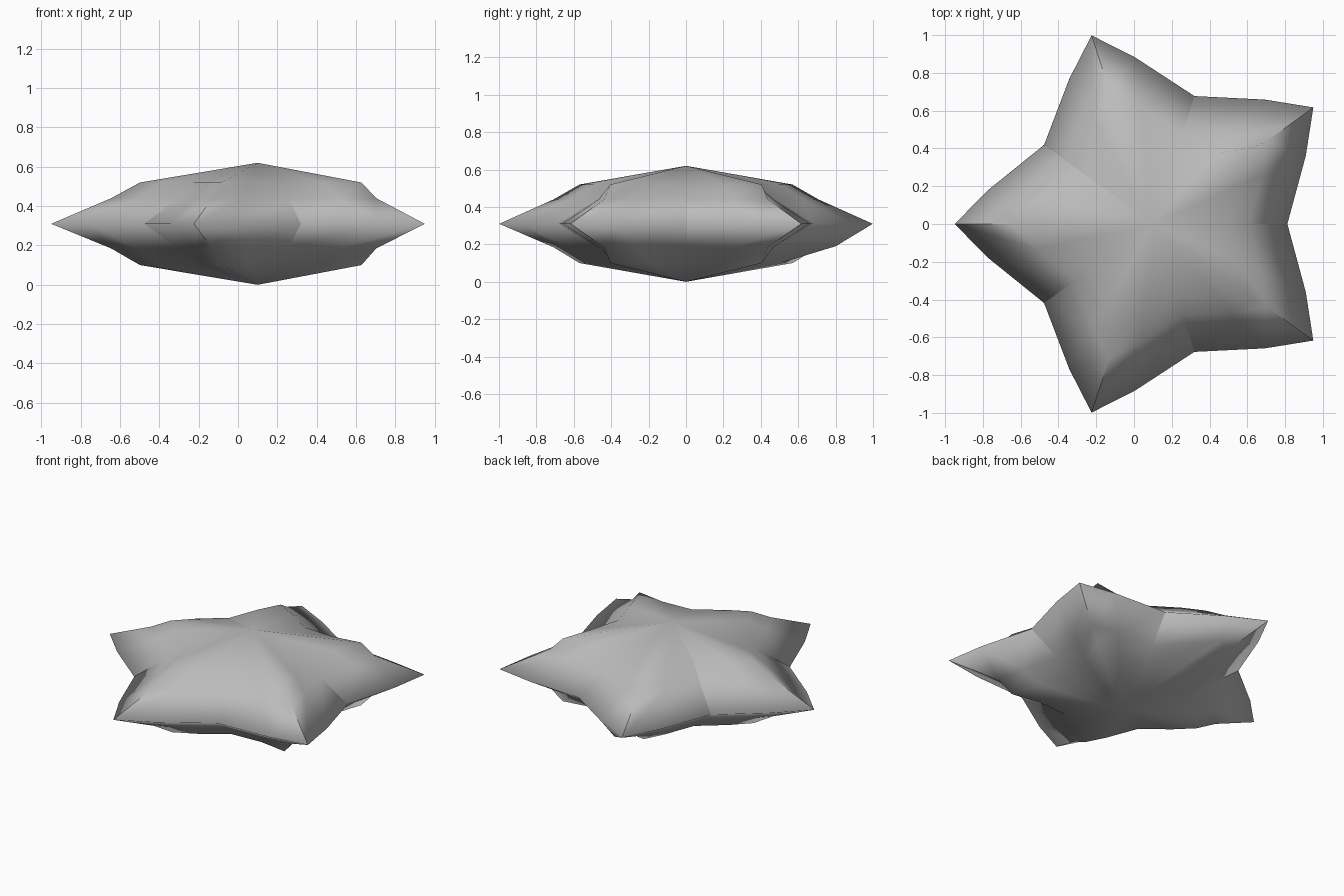
import bpy, bmesh, math

if "Cube" in bpy.data.objects:
    bpy.data.objects.remove(bpy.data.objects["Cube"])

CX, MID = 0.1, 0.31
# One tip sector outline: (angle offset, radius), tip -> mid -> valley -> mid
PROFILE = [(0, 1.05), (12, 0.886), (36, 0.712), (60, 0.886)]
# Rings from bottom to top: (height, scale)
RINGS = [(0.10, 0.57), (0.185, 0.71), (MID, 1.0), (0.44, 0.71), (0.52, 0.57)]

bm = bmesh.new()


def add_ring(z, scale):
    verts = []
    for k in range(5):
        for off, r in PROFILE:
            a = math.radians(36 + 72 * k + off)
            rr = r * scale
            # the two right-hand tips are fuller on the shoulder rings
            if scale < 0.6 and off == 0 and k in (0, 4):
                rr = 0.665
                a += math.radians(1.5 if k == 0 else -1.5)
            verts.append(bm.verts.new((CX + rr * math.cos(a), rr * math.sin(a), z)))
    return verts


rings = [add_ring(z, s) for z, s in RINGS]
# pulled-out corner under the back tip
rings[1][3].co = (-0.03, 0.80, 0.19)

# Side bands
n = len(rings[0])
for lo, hi in zip(rings, rings[1:]):
    for i in range(n):
        j = (i + 1) % n
        bm.faces.new((lo[i], lo[j], hi[j], hi[i]))

# Shallow peaks above and below
bottom = bm.verts.new((CX, 0, 0))
top = bm.verts.new((CX, 0, 0.62))
for i in range(n):
    j = (i + 1) % n
    bm.faces.new((rings[0][j], rings[0][i], bottom))
    bm.faces.new((rings[-1][i], rings[-1][j], top))
bmesh.ops.recalc_face_normals(bm, faces=bm.faces)
for f in bm.faces:
    f.smooth = True

# Creases: tips and valleys of the rim bands, everything else stays soft
for lo, hi in zip(rings[1:3], rings[2:4]):
    for i in range(0, n, 2):
        bm.edges.get((lo[i], hi[i])).smooth = False
# the valley behind the left tip stays creased up to the peak
for a, b in ((rings[3][6], rings[4][6]), (rings[4][6], top)):
    bm.edges.get((a, b)).smooth = False

mesh = bpy.data.meshes.new("star")
bm.to_mesh(mesh)
bm.free()
star = bpy.data.objects.new("star", mesh)
bpy.context.collection.objects.link(star)

# Darker grey surface
grey = bpy.data.materials.new("grey")
grey.diffuse_color = (0.5, 0.5, 0.5, 1)
grey.use_nodes = True
grey.node_tree.nodes["Principled BSDF"].inputs["Base Color"].default_value = grey.diffuse_color
mesh.materials.append(grey)
